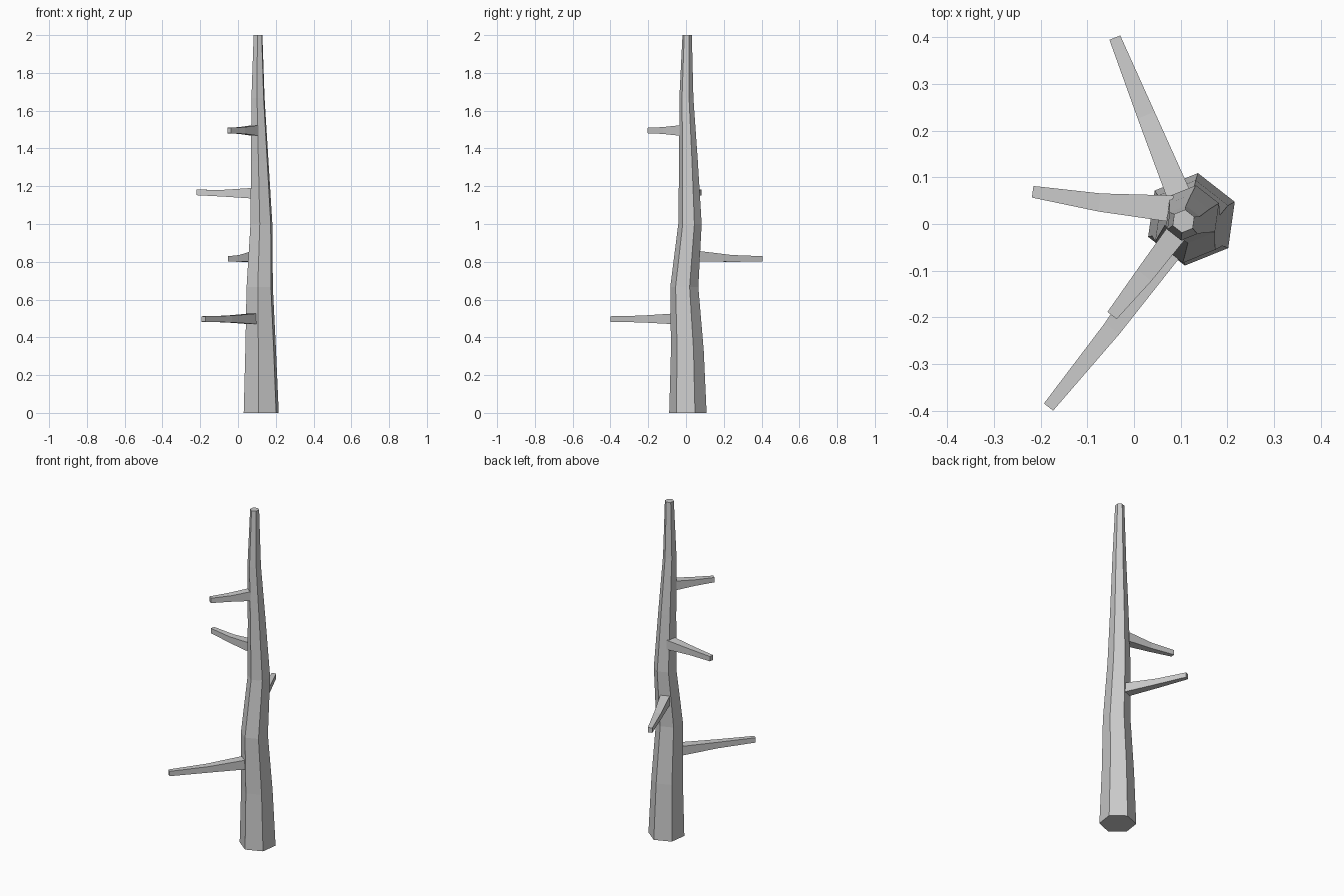
import bpy, bmesh
from math import cos, sin, radians
from mathutils import Vector

if "Cube" in bpy.data.objects:
    bpy.data.objects.remove(bpy.data.objects["Cube"])


def loft(name, rings):
    """Skin a list of equal-sized point rings and cap both ends."""
    bm = bmesh.new()
    loops = [[bm.verts.new(p) for p in ring] for ring in rings]
    n = len(loops[0])
    for a, b in zip(loops, loops[1:]):
        for i in range(n):
            j = (i + 1) % n
            bm.faces.new((a[i], a[j], b[j], b[i]))
    bm.faces.new(loops[0][::-1])
    bm.faces.new(loops[-1])
    bmesh.ops.recalc_face_normals(bm, faces=bm.faces)
    mesh = bpy.data.meshes.new(name)
    bm.to_mesh(mesh)
    bm.free()
    obj = bpy.data.objects.new(name, mesh)
    bpy.context.collection.objects.link(obj)
    return obj


# Trunk: crooked tapering hexagon, centre offsets for evenly spaced rings
centres = [(.123, .010), (.120, .007), (.115, -.009), (.124, .021),
           (.115, .013), (.106, .002), (.106, .006)]
trunk_rings = []
for k, (cx, cy) in enumerate(centres):
    r = .1 - .0125 * k
    angles = [radians(22 + 60 * i) for i in range(6)]
    trunk_rings.append([(cx + r * cos(a), cy + r * sin(a), k / 3) for a in angles])
loft("trunk", trunk_rings)


def branch(name, heading, base_width, path):
    """Square tapering limb growing out of the trunk face with this heading."""
    a = radians(heading)
    out, side = Vector((cos(a), sin(a), 0)), Vector((-sin(a), cos(a), 0))
    pts = [Vector(p) for p in path]
    pts[0] -= out * .008          # root sunk into the bark
    rings = []
    for p, w, h in zip(pts, (base_width, .039, .025), (.056, .036, .029)):
        rings.append([p + side * (w / 2 * s) + Vector((0, 0, h / 2 * t))
                      for s, t in ((-1, -1), (1, -1), (1, 1), (-1, 1))])
    loft(name, rings)


# Branches: root, middle and tip
branch("branch_low_front", 232, .056,
       [(.075, -.056, .498), (-.047, -.224, .497), (-.183, -.392, .497)])
branch("branch_back", 112, .052,
       [(.094, .067, .829), (.026, .233, .818), (-.041, .399, .815)])
branch("branch_left", 172, .057,
       [(.073, .034, 1.163), (-.073, .046, 1.163), (-.217, .069, 1.167)])
branch("branch_high_front", 232, .046,
       [(.088, -.023, 1.495), (.022, -.110, 1.495), (-.047, -.196, 1.495)])
